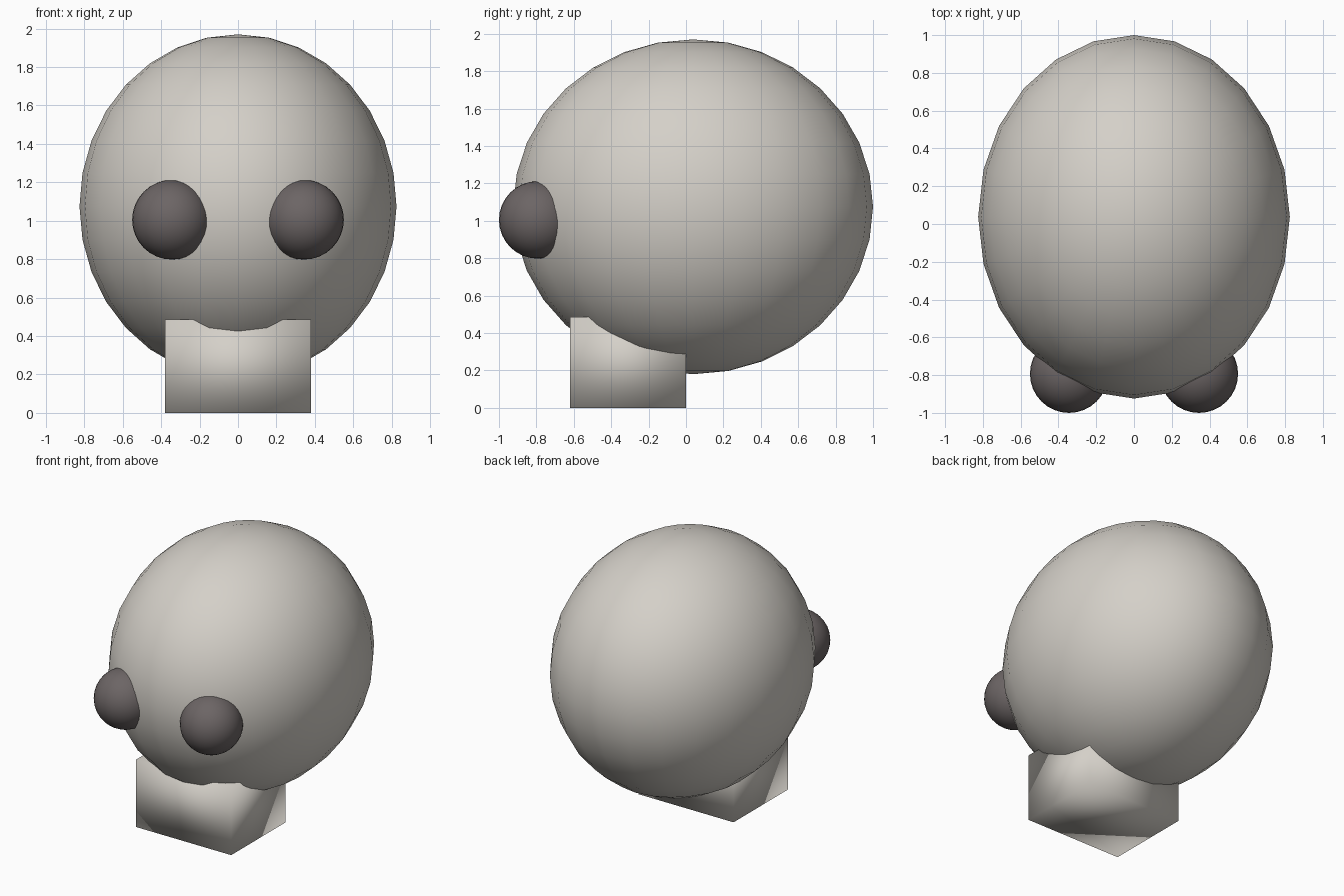
import bpy

old = bpy.data.objects.get("Cube")
if old:
    bpy.data.objects.remove(old, do_unlink=True)


def make_material(name, colour):
    mat = bpy.data.materials.new(name)
    mat.use_nodes = True
    mat.diffuse_color = colour
    mat.node_tree.nodes["Principled BSDF"].inputs["Base Color"].default_value = colour
    return mat


def finish(name, scale, mat):
    obj = bpy.context.object
    obj.name = name
    obj.scale = scale
    bpy.ops.object.transform_apply(location=False, rotation=False, scale=True)
    bpy.ops.object.shade_smooth()
    obj.data.materials.append(mat)
    return obj


bone = make_material("bone", (0.66, 0.63, 0.58, 1))
dark = make_material("dark socket", (0.15, 0.13, 0.13, 1))

# Cranium: stretched front to back
bpy.ops.mesh.primitive_uv_sphere_add(segments=24, ring_count=16, radius=1,
                                     location=(0, 0.038, 1.075))
finish("cranium", (0.825, 0.962, 0.895), bone)

# Jaw block: softly shaded, sunk into the cranium
bpy.ops.mesh.primitive_cube_add(size=1, location=(0, -0.31, 0.243))
finish("jaw", (0.76, 0.62, 0.486), bone)

# Eye sockets, one on each side
for side, x in (("left", 1), ("right", -1)):
    bpy.ops.mesh.primitive_uv_sphere_add(segments=32, ring_count=16, radius=1,
                                         location=(x * 0.344, -0.793, 1.005))
    finish(side + "_eye_socket", (0.207, 0.207, 0.207), dark)
